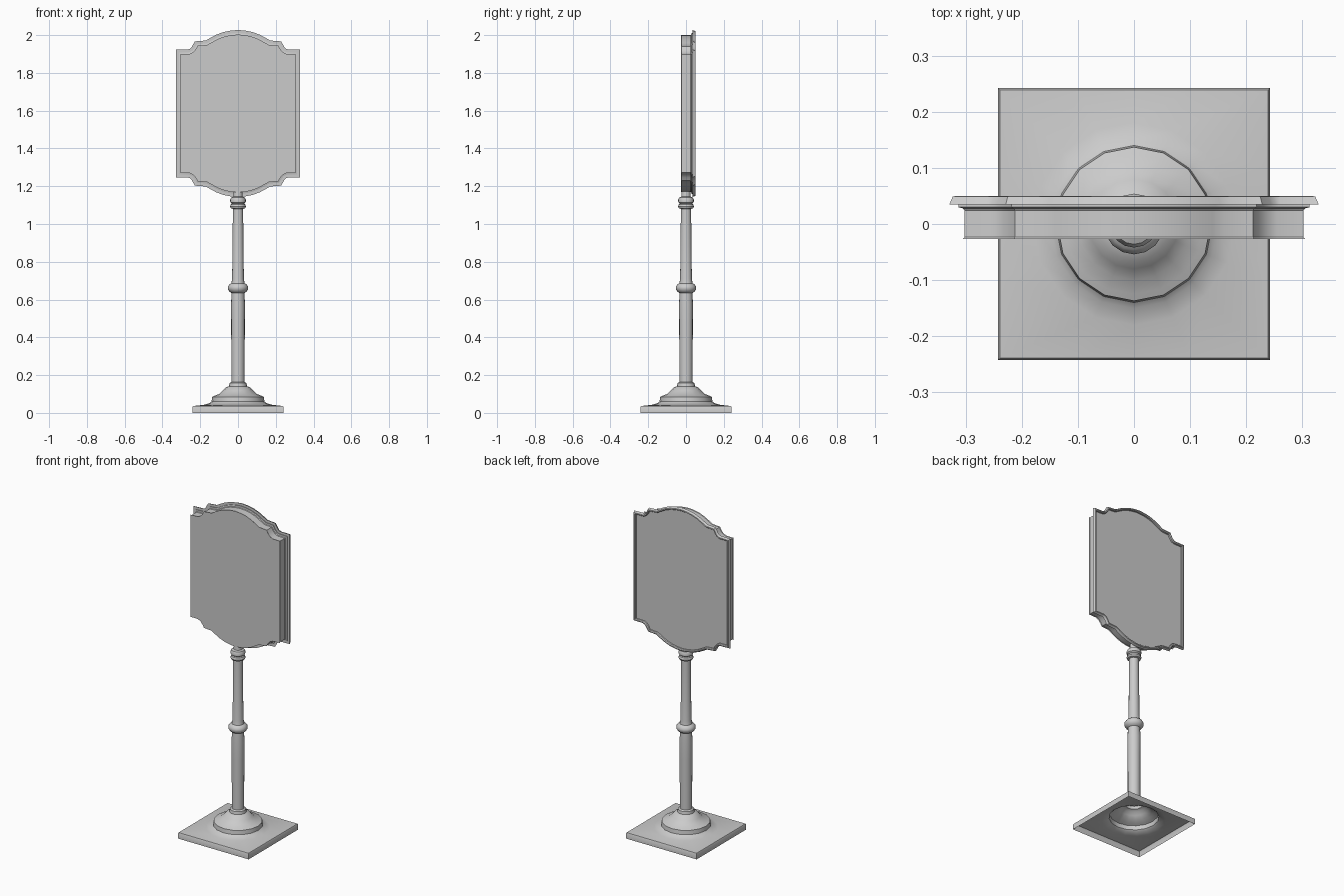
import bpy, bmesh, math
from mathutils import Vector

cube = bpy.data.objects.get("Cube")
if cube:
    bpy.data.objects.remove(cube, do_unlink=True)

grey = bpy.data.materials.new("plain grey")
grey.use_nodes = True
colour = (0.6, 0.6, 0.6, 1)
grey.diffuse_color = colour
grey.node_tree.nodes["Principled BSDF"].inputs["Base Color"].default_value = colour

SIDES = 16


def finish(name, bm, angle):
    """Turn the bmesh into a named object, smooth with sharp edges kept."""
    mesh = bpy.data.meshes.new(name)
    bm.to_mesh(mesh)
    bm.free()
    mesh.materials.append(grey)
    obj = bpy.data.objects.new(name, mesh)
    bpy.context.collection.objects.link(obj)
    bpy.ops.object.select_all(action="DESELECT")
    obj.select_set(True)
    bpy.context.view_layer.objects.active = obj
    bpy.ops.object.shade_smooth_by_angle(angle=math.radians(angle))
    return obj


def loft(name, rings, cap_start=False, cap_end=False, angle=35):
    """Join equal-length closed rings of points into one skin."""
    bm = bmesh.new()
    loops = [[bm.verts.new(p) for p in ring] for ring in rings]
    for a, b in zip(loops, loops[1:]):
        for i in range(len(a)):
            j = (i + 1) % len(a)
            bm.faces.new((a[i], a[j], b[j], b[i]))
    if cap_start:
        bm.faces.new(loops[0][::-1])
    if cap_end:
        bm.faces.new(loops[-1])
    return finish(name, bm, angle)


def circle(r, z):
    turns = [math.tau * i / SIDES for i in range(SIDES)]
    return [(r * math.cos(t), r * math.sin(t), z) for t in turns]


def square(half, z):
    points = []
    for x, y, _ in circle(1, z):
        k = half / max(abs(x), abs(y))
        points.append((x * k, y * k, z))
    return points


# Base: hollow square plate sweeping up into a round dome
plate = [(0.242, 0), (0.242, 0.031), (0.239, 0.036)]
dome = [(0.18, 0.043), (0.15, 0.052), (0.14, 0.06), (0.137, 0.085), (0.125, 0.09),
        (0.1, 0.1), (0.08, 0.118), (0.065, 0.134), (0.048, 0.141)]
loft("base", [square(*p) for p in plate] + [circle(*p) for p in dome])

# Column: collar, two shafts, middle ring, upper double ring and neck
column = [(0.048, 0.141), (0.045, 0.158), (0.035, 0.164), (0.036, 0.47), (0.037, 0.575),
          (0.034, 0.635), (0.046, 0.642), (0.054, 0.655), (0.054, 0.668), (0.046, 0.68),
          (0.035, 0.686), (0.031, 0.71), (0.027, 1.08), (0.038, 1.083), (0.042, 1.092),
          (0.038, 1.104), (0.032, 1.108), (0.041, 1.115), (0.042, 1.128),
          (0.036, 1.14), (0.025, 1.145), (0.023, 1.18)]
loft("column", [circle(*p) for p in column], cap_end=True)

# Sign outline: one quarter mirrored to all four corners
MID = 1.585
quarter = [(0, 0.415), (0.035, 0.412), (0.07, 0.405), (0.105, 0.392), (0.14, 0.373),
           (0.162, 0.36), (0.212, 0.356), (0.222, 0.338), (0.236, 0.322),
           (0.255, 0.313), (0.302, 0.312)]
right = quarter + [(x, -z) for x, z in reversed(quarter)]
outline = right + [(-x, z) for x, z in reversed(right[1:-1])]


def inset(distance, y):
    """Mitred inward copy of the outline at depth y."""
    ring = []
    count = len(outline)
    for i, point in enumerate(outline):
        p = Vector(point)
        before = (p - Vector(outline[i - 1])).normalized()
        after = (Vector(outline[(i + 1) % count]) - p).normalized()
        n1 = Vector((before.y, -before.x))
        n2 = Vector((after.y, -after.x))
        q = p - (n1 + n2) * distance / (1 + n1.dot(n2))
        ring.append((q.x, y, q.y + MID))
    return ring


# Sign board: flat front, stepped moulding round a sunken back panel
steps = [(0.003, -0.027), (0, -0.023), (0, 0.024), (0.003, 0.028), (0.011, 0.03),
         (0.011, 0.045), (0.015, 0.05), (0.021, 0.049), (0.027, 0.035)]
board = loft("sign_board", [inset(*s) for s in steps], True, True, 30)

# Make the board's faces point outwards
bm = bmesh.new()
bm.from_mesh(board.data)
bmesh.ops.recalc_face_normals(bm, faces=bm.faces)
bm.to_mesh(board.data)
bm.free()
